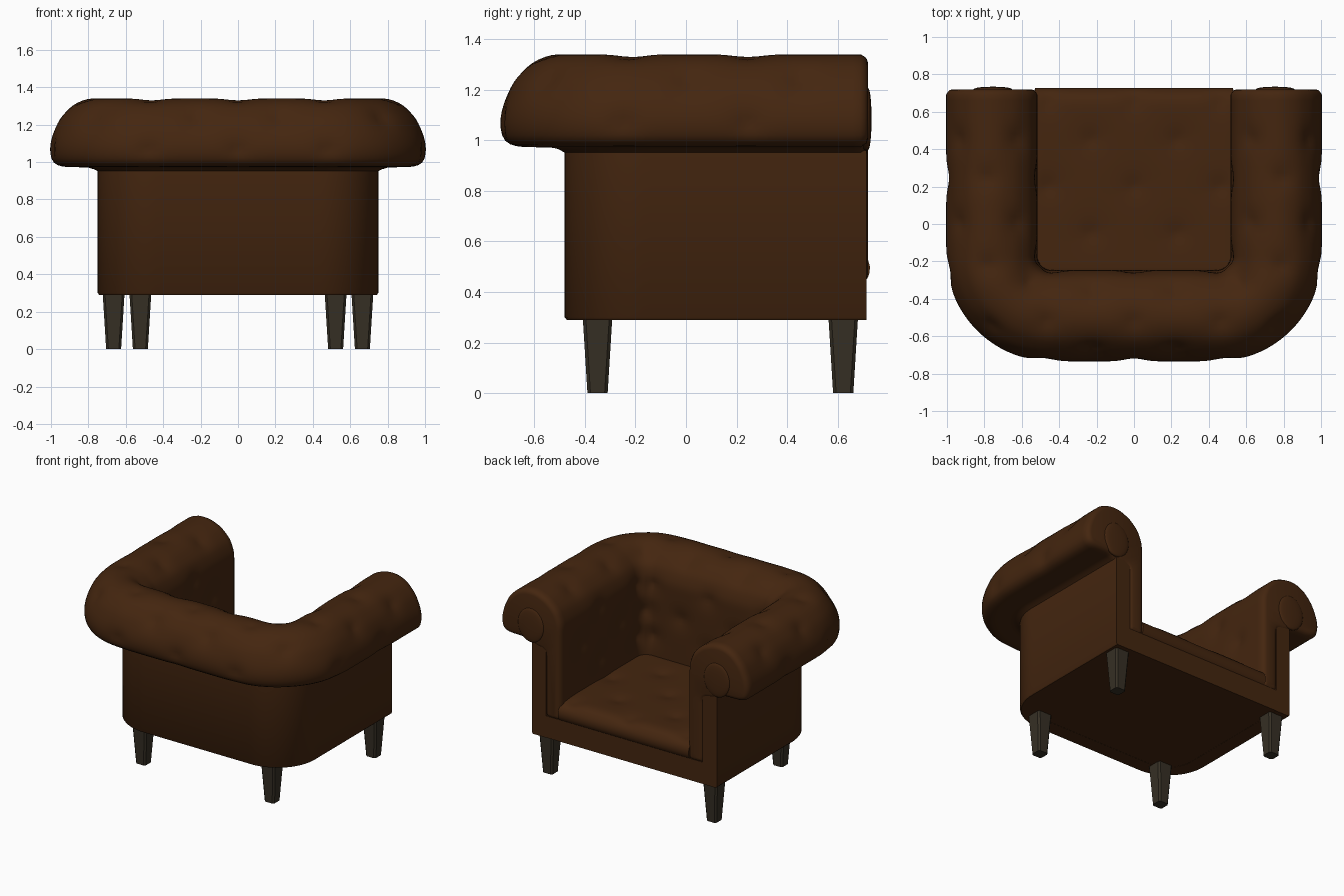
import bpy, bmesh, math
from mathutils import Vector

if "Cube" in bpy.data.objects:
    bpy.data.objects.remove(bpy.data.objects["Cube"])


def material(name, rgb):
    m = bpy.data.materials.new(name)
    m.diffuse_color = (*rgb, 1)
    m.use_nodes = True
    m.node_tree.nodes["Principled BSDF"].inputs["Base Color"].default_value = m.diffuse_color
    return m


LEATHER = material("dark brown leather", (0.058, 0.019, 0.0048))
WOOD = material("dark wood", (0.037, 0.029, 0.018))


def finish(bm, name, mat, angle=40):
    bmesh.ops.recalc_face_normals(bm, faces=bm.faces)
    me = bpy.data.meshes.new(name)
    bm.to_mesh(me)
    bm.free()
    ob = bpy.data.objects.new(name, me)
    bpy.context.collection.objects.link(ob)
    me.materials.append(mat)
    bpy.ops.object.select_all(action='DESELECT')
    ob.select_set(True)
    bpy.context.view_layer.objects.active = ob
    bpy.ops.object.shade_smooth_by_angle(angle=math.radians(angle))
    return ob


def resample(pts, step, passes):
    """Closed polygon cut into short steps, corners softened by averaging."""
    out = []
    for a, b in zip(pts, pts[1:] + pts[:1]):
        a, b = Vector(a), Vector(b)
        n = max(1, round((b - a).length / step))
        out += [a.lerp(b, i / n) for i in range(n)]
    for _ in range(passes):
        k = len(out)
        out = [(out[i - 1] + out[i] * 2 + out[(i + 1) % k]) / 4 for i in range(k)]
    return out


def inset(prof, amount):
    """Shrink a clockwise closed profile along its normals."""
    k, res = len(prof), []
    for i, p in enumerate(prof):
        t = (prof[(i + 1) % k] - prof[i - 1]).normalized()
        res.append(p + Vector((t.y, -t.x)) * amount)
    return res


def loft(rings):
    bm = bmesh.new()
    rows = [[bm.verts.new(p) for p in r] for r in rings]
    k = len(rows[0])
    for a, b in zip(rows, rows[1:]):
        for i in range(k):
            j = (i + 1) % k
            bm.faces.new((a[i], a[j], b[j], b[i]))
    bm.faces.new(rows[0])
    bm.faces.new(rows[-1])
    bmesh.ops.recalc_face_normals(bm, faces=bm.faces)
    bm.normal_update()
    return bm


def tuft(bm, buttons, depth, radius):
    """Press a soft dimple with a tight centre at every button."""
    moves = []
    for v in bm.verts:
        d = 0
        for b in buttons:
            r = (v.co - b).length / radius
            if r < 3:
                d = max(d, 0.7 * math.exp(-r * r) + 0.3 * math.exp(-9 * r * r))
        moves.append(v.normal * (0.004 - depth * d))
    for v, m in zip(bm.verts, moves):
        if v.co.y < 0.69:
            v.co += m


# U-shaped path along the inside of arms and back: position and outward normal
def u_path(front, step=0.03, arc=22):
    R, X, Y = 0.08, 0.52, -0.25
    half = []
    n = round((front - (Y + R)) / step)
    for i in range(n):
        half.append((Vector((X, front + (Y + R - front) * i / n)), Vector((1, 0))))
    for i in range(arc + 1):
        a = -math.pi / 2 * i / arc
        nrm = Vector((math.cos(a), math.sin(a)))
        half.append((Vector((X - R, Y + R)) + nrm * R, nrm))
    m = 14
    for i in range(1, m + 1):
        half.append((Vector(((X - R) * (1 - i / m), Y)), Vector((0, -1))))
    other = [(Vector((-p.x, p.y)), Vector((-q.x, q.y))) for p, q in half[-2::-1]]
    return half + other


def place(st, d, z):
    p = st[0] + st[1] * d
    return Vector((p.x, p.y, z))


# Rolled arms and back, with padded inner lining
roll = resample([(0, .44), (0, 1.14), (.035, 1.23), (.11, 1.3), (.2, 1.335), (.28, 1.338),
                 (.36, 1.305), (.43, 1.23), (.47, 1.14), (.484, 1.07), (.47, .995), (.42, .978),
                 (.25, .975), (.215, .94), (.12, .93), (.12, .44)], 0.025, 2)
path = u_path(0.69)
rings = []
ends = [(0.72, .03), (0.716, .016), (0.708, .006)]
for y, ins in ends:
    rings.append([Vector((.52 + p.x, y, p.y)) for p in inset(roll, ins)])
rings += [[place(s, p.x, p.y) for p in roll] for s in path]
for y, ins in reversed(ends):
    rings.append([Vector((-.52 - p.x, y, p.y)) for p in inset(roll, ins)])
bm = loft(rings)

# Button stations are measured along the middle of the roll
length = [0]
for a, b in zip(path, path[1:]):
    length.append(length[-1] + (place(b, .25, 0) - place(a, .25, 0)).length)
rows = [(0, .72, 0), (0, .9, .5), (.0, 1.1, 0), (.1, 1.3, .5), (.27, 1.335, 0),
        (.42, 1.24, .5), (.484, 1.07, 0)]
buttons = []
for d, z, shift in rows:
    for k in range(9):
        s = (k + shift) * length[-1] / 8
        if 0.1 < s < length[-1] - 0.1:
            i = min(range(len(length)), key=lambda n: abs(length[n] - s))
            buttons.append(place(path[i], d, z))
tuft(bm, buttons, 0.022, 0.07)
finish(bm, "rolled_arms_and_back", LEATHER, 60)

# Outer body wall
wall = [Vector(p) for p in [(.115, .29), (.115, .96), (.23, .96), (.23, .30), (.222, .29)]]
finish(loft([[place(s, p.x, p.y) for p in wall] for s in u_path(0.714)]), "body_wall", LEATHER)

# Base block with the front rail
bm = bmesh.new()
plan = [place(s, .15, .291) for s in u_path(0.714)]
face = bm.faces.new([bm.verts.new(p) for p in plan])
ext = bmesh.ops.extrude_face_region(bm, geom=[face])
for v in ext["geom"]:
    if isinstance(v, bmesh.types.BMVert):
        v.co.z = .45
finish(bm, "base_and_front_rail", LEATHER)

# Tufted seat with rounded front
prof = resample([(-.28, .44), (-.28, .575), (.66, .575), (.712, .55), (.734, .5), (.715, .435)], 0.025, 2)
N = 44
bm = loft([[Vector((-.53 + 1.06 * i / N, p.x, p.y)) for p in prof] for i in range(N + 1)])
seat_buttons = []
for r, y in enumerate((-.05, .2, .45, .65)):
    xs = (-.23, .23) if r % 2 == 0 else (-.46, 0, .46)
    seat_buttons += [Vector((x, y, .575)) for x in xs]
tuft(bm, seat_buttons, 0.018, 0.07)
finish(bm, "seat", LEATHER, 60)

for side, label in ((1, "right"), (-1, "left")):
    # Scroll pad on the arm front
    bm = bmesh.new()
    bmesh.ops.create_uvsphere(bm, u_segments=32, v_segments=16, radius=1)
    for v in bm.verts:
        x, y, z = v.co
        bulge = math.copysign(abs(y) ** 0.6, y)
        v.co = (side * .755 + x * .105, .713 + bulge * .021, 1.085 + z * .125)
    finish(bm, label + "_arm_scroll", LEATHER, 60)
    # Tapered legs
    for x, y, part in ((.665, .622, "front_leg"), (.522, -.35, "back_leg")):
        bm = bmesh.new()
        bmesh.ops.create_cube(bm, size=1)
        for v in bm.verts:
            w = .117 if v.co.z > 0 else .08
            v.co = (side * x + v.co.x * w, y + v.co.y * w, .3 if v.co.z > 0 else 0)
        upright = [e for e in bm.edges if abs(e.verts[0].co.z - e.verts[1].co.z) > .1]
        bmesh.ops.bevel(bm, geom=upright, offset=.012, segments=1, affect='EDGES')
        finish(bm, label + "_" + part, WOOD, 20)
